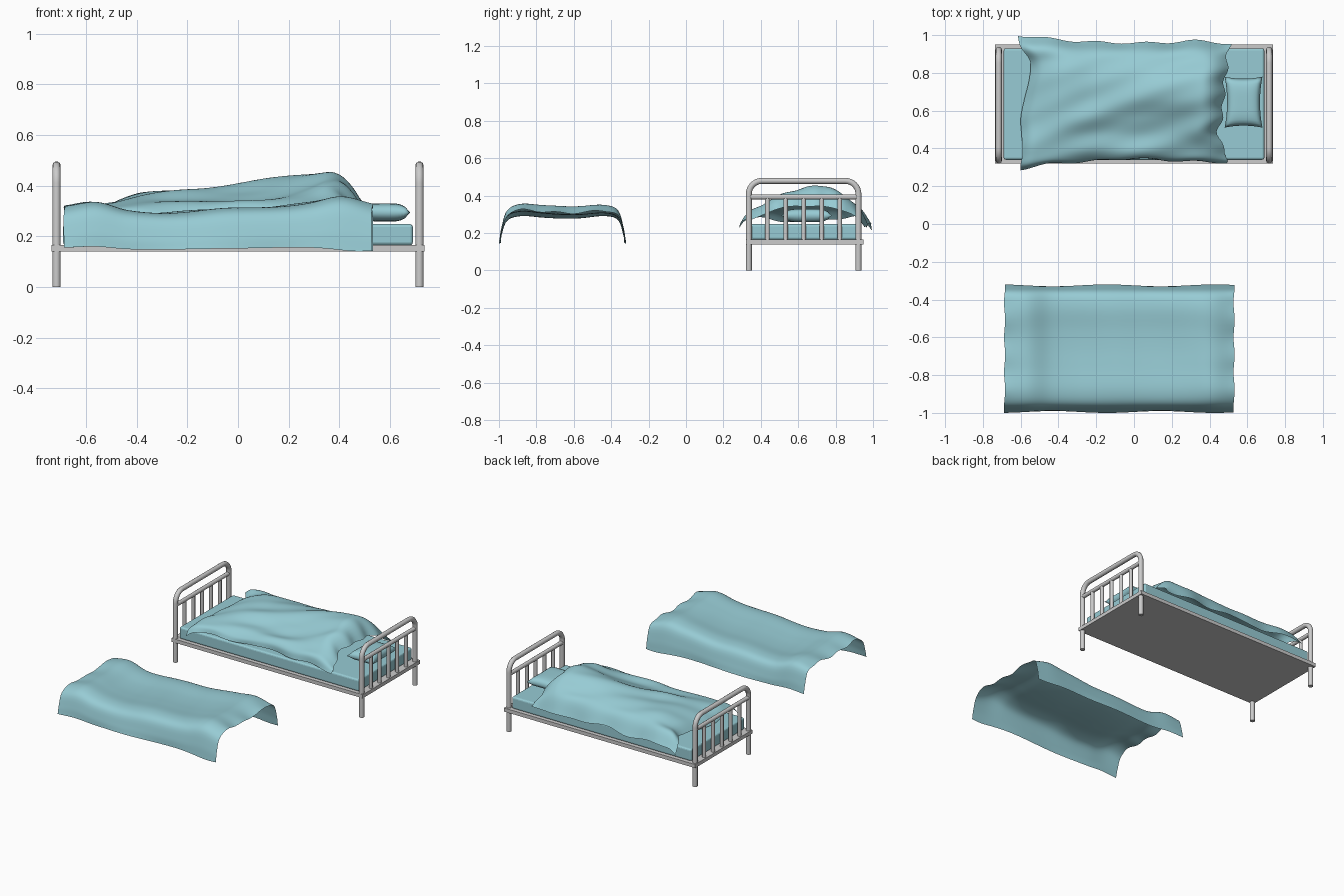
import bpy, bmesh, math
from math import sin, cos, pi
from mathutils import Vector

if "Cube" in bpy.data.objects:
    bpy.data.objects.remove(bpy.data.objects["Cube"])

teal = bpy.data.materials.new("teal_cloth")
teal.diffuse_color = (0.31, 0.6, 0.66, 1)
teal.use_nodes = True
teal.node_tree.nodes["Principled BSDF"].inputs["Base Color"].default_value = teal.diffuse_color


def finish(name, bm, mat=None, smooth=True):
    me = bpy.data.meshes.new(name)
    bm.normal_update()
    bm.to_mesh(me)
    bm.free()
    ob = bpy.data.objects.new(name, me)
    bpy.context.collection.objects.link(ob)
    if mat:
        me.materials.append(mat)
    for p in me.polygons:
        p.use_smooth = smooth
    return ob


def box(name, lo, hi, bevel=0, mat=None):
    bm = bmesh.new()
    bmesh.ops.create_cube(bm, size=1)
    for v in bm.verts:
        v.co = Vector([lo[i] + (v.co[i] + 0.5) * (hi[i] - lo[i]) for i in range(3)])
    if bevel:
        bmesh.ops.bevel(bm, geom=bm.edges[:], offset=bevel, segments=3, profile=0.5, affect='EDGES')
    return finish(name, bm, mat, False)


def tube(name, pts, r):
    cu = bpy.data.curves.new(name, 'CURVE')
    cu.dimensions = '3D'
    cu.bevel_depth = r
    cu.bevel_resolution = 3
    cu.use_fill_caps = True
    s = cu.splines.new('POLY')
    s.points.add(len(pts) - 1)
    for p, c in zip(s.points, pts):
        p.co = (*c, 1)
    s.use_smooth = True
    ob = bpy.data.objects.new(name, cu)
    bpy.context.collection.objects.link(ob)
    return ob


def spline(vals, t):
    # Catmull-Rom through evenly indexed values, t in 0..1
    n = len(vals) - 1
    i = min(int(t * n), n - 1)
    f = t * n - i
    b, c = vals[i], vals[i + 1]
    a = vals[i - 1] if i else 2 * b - c
    d = vals[i + 2] if i + 2 <= n else 2 * c - b
    return b + 0.5 * f * (c - a + f * (2 * a - 5 * b + 4 * c - d + f * (3 * (b - c) + d - a)))


def grid(bm, nu, nv, fn):
    vs = [[bm.verts.new(fn(i / nu, j / nv)) for i in range(nu + 1)] for j in range(nv + 1)]
    for j in range(nv):
        for i in range(nu):
            bm.faces.new((vs[j][i], vs[j][i + 1], vs[j + 1][i + 1], vs[j + 1][i]))


# bed base and mattress
box("bed_base", (-0.735, 0.32, 0.14), (0.735, 0.95, 0.165))
box("mattress", (-0.69, 0.34, 0.165), (0.69, 0.93, 0.248), 0.012, teal)

# headboard and footboard: bent tube with legs, crossbar and slats
Y0, Y1, ZT, R = 0.336, 0.922, 0.479, 0.07
for name, x in (("footboard", -0.716), ("headboard", 0.716)):
    arc = [(x, Y0 + R - R * cos(a), ZT - R + R * sin(a)) for a in [k * pi / 16 for k in range(9)]]
    path = [(x, Y0, 0)] + arc + [(x, Y0 + Y1 - p[1], p[2]) for p in reversed(arc)] + [(x, Y1, 0)]
    tube(name + "_frame", path, 0.0165)
    tube(name + "_crossbar", [(x, Y0, 0.393), (x, Y1, 0.393)], 0.014)
    for k in range(1, 6):
        y = Y0 + (Y1 - Y0) * (k + 0.03) / 6.06
        tube(f"{name}_slat_{k}", [(x, y, 0.16), (x, y, 0.393)], 0.0125)


# pillow with pinched corners
bm = bmesh.new()
for side in (1, -1):
    def cushion(u, v, s=side):
        a, b = 2 * u - 1, 2 * v - 1
        h = 0.036 * (max(0, 1 - a ** 4) * max(0, 1 - b ** 4)) ** 0.5
        return (0.58 + 0.1 * a * (1 - 0.13 * (1 - b * b)),
                0.645 + 0.135 * b * (1 - 0.08 * (1 - a * a)), 0.294 + s * h)
    grid(bm, 16, 16, cushion)
bmesh.ops.remove_doubles(bm, verts=bm.verts, dist=0.0005)
bmesh.ops.recalc_face_normals(bm, faces=bm.faces)
finish("pillow", bm, teal)

# neat blanket: arched section along y, gently wavy along x
sec_y = [-0.995, -0.985, -0.955, -0.88, -0.76, -0.66, -0.56, -0.44, -0.365, -0.335, -0.325]
drop = [-0.162, -0.10, -0.02, 0.008, 0.001, -0.004, -0.002, 0.008, -0.015, -0.1, -0.162]
ridge = [0.31, 0.325, 0.292, 0.285, 0.29, 0.298, 0.303, 0.312, 0.325, 0.345, 0.315]


def neat(u, v):
    x = -0.685 + 1.215 * u
    y = spline(sec_y, v)
    hem = abs(2 * v - 1) ** 4
    z = spline(ridge, u) * (1 - 0.7 * hem) + 0.32 * 0.7 * hem + spline(drop, v)
    z += 0.004 * sin(14 * x + 5 * y) * (1 - hem) - 0.022 * hem * math.exp(-((u - 0.93) / 0.1) ** 2)
    end = abs(2 * u - 1) ** 8
    z += 0.005 * sin(34 * y) * end * (1 - hem)
    return (x + 0.003 * sin(34 * y) * end, y - 0.005 * (2 * v - 1) * sin(11 * x) * hem, z)


bm = bmesh.new()
grid(bm, 60, 50, neat)
finish("neat_blanket", bm, teal)

# rumpled blanket: heights as rows along y, columns along x
rum_y = [0.30, 0.325, 0.38, 0.47, 0.56, 0.66, 0.76, 0.85, 0.92, 0.97]
rum_z = [
    [0.26, 0.275, 0.265, 0.27, 0.265, 0.27, 0.25],
    [0.30, 0.31, 0.30, 0.31, 0.31, 0.32, 0.30],
    [0.31, 0.33, 0.335, 0.34, 0.335, 0.345, 0.345],
    [0.30, 0.34, 0.345, 0.34, 0.345, 0.37, 0.425],
    [0.29, 0.355, 0.375, 0.37, 0.375, 0.405, 0.46],
    [0.29, 0.365, 0.38, 0.395, 0.42, 0.445, 0.47],
    [0.30, 0.37, 0.38, 0.395, 0.42, 0.44, 0.46],
    [0.315, 0.36, 0.36, 0.37, 0.38, 0.39, 0.405],
    [0.31, 0.335, 0.325, 0.33, 0.335, 0.345, 0.34],
    [0.24, 0.25, 0.235, 0.25, 0.235, 0.24, 0.235]]
left_x = [-0.6, -0.6, -0.59, -0.595, -0.6, -0.58, -0.555, -0.55, -0.6, -0.615]
right_x = [0.49, 0.50, 0.48, 0.445, 0.465, 0.475, 0.48, 0.495, 0.495, 0.51]
front_y = [-0.01, 0.02, 0.03, 0.045, 0.04, 0.03, 0.025]
back_y = [0.03, 0.01, -0.005, -0.01, -0.01, 0.0, -0.015]


def rumpled(u, v):
    # head end folds down over a steep lip, so rows bunch up there
    lip = max(0, (u - 0.88) / 0.12)
    x = spline(left_x, v) * (1 - u) + spline(right_x, v) * u
    y = spline(rum_y, v) + spline(front_y, u) * (1 - v) ** 4 + spline(back_y, u) * v ** 4
    z = spline([spline(r, u) for r in rum_z], v)
    z += 0.004 * sin(22 * y - 9 * x) + 0.003 * sin(40 * y - 17 * x)
    z -= 0.12 * lip ** 2 * (z - 0.24) / 0.22
    z -= 0.03 * max(0, 1 - u / 0.06) ** 2
    x += 0.008 * sin(48 * y) * lip
    return (x, y + 0.006 * sin(24 * x) * abs(2 * v - 1) ** 4, max(z, 0.256 if 0.34 < y < 0.93 else 0.2))


bm = bmesh.new()
grid(bm, 66, 54, rumpled)
finish("rumpled_blanket", bm, teal)
